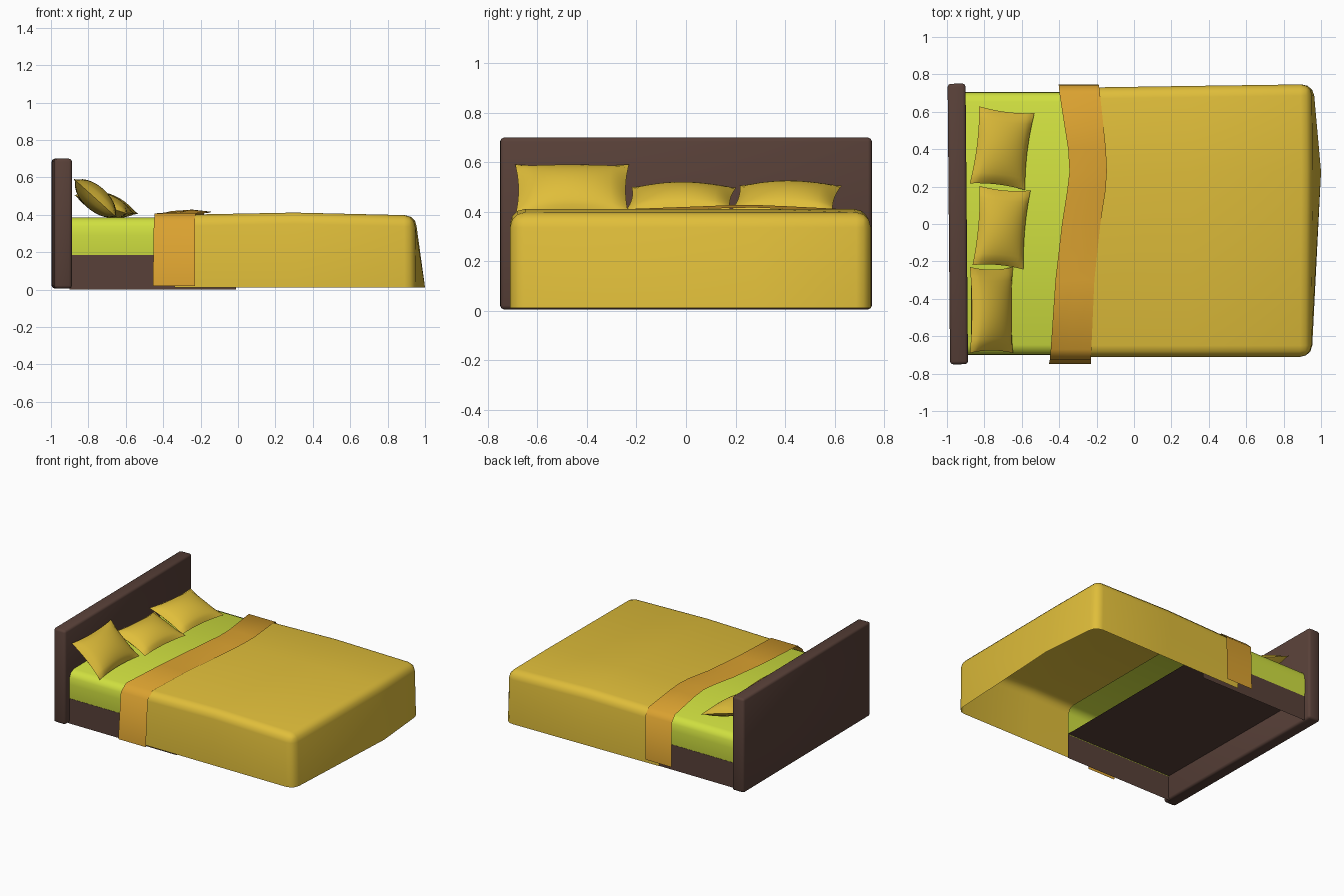
import bpy, bmesh, math
from mathutils import Matrix, Vector

if "Cube" in bpy.data.objects:
    bpy.data.objects.remove(bpy.data.objects["Cube"])


def material(name, r, g, b):
    lin = lambda c: ((c / 255 + 0.055) / 1.055) ** 2.4
    m = bpy.data.materials.new(name)
    m.diffuse_color = (lin(r), lin(g), lin(b), 1)
    m.use_nodes = True
    m.node_tree.nodes["Principled BSDF"].inputs["Base Color"].default_value = m.diffuse_color
    return m


GOLD = material("gold fabric", 224, 190, 58)
ORANGE = material("orange fabric", 219, 162, 48)
LIME = material("lime sheet", 208, 224, 64)
BROWN = material("dark brown wood", 88, 64, 56)


def finish(bm, name, mat, angle=40):
    me = bpy.data.meshes.new(name)
    bm.to_mesh(me)
    bm.free()
    ob = bpy.data.objects.new(name, me)
    bpy.context.collection.objects.link(ob)
    me.materials.append(mat)
    bpy.ops.object.select_all(action='DESELECT')
    ob.select_set(True)
    bpy.context.view_layer.objects.active = ob
    bpy.ops.object.shade_smooth_by_angle(angle=math.radians(angle))
    return ob


def loft(rows, name, mat, angle=40):
    """Open sheet through rows of points."""
    bm = bmesh.new()
    vs = [[bm.verts.new(p) for p in row] for row in rows]
    for a, b in zip(vs, vs[1:]):
        for j in range(len(a) - 1):
            bm.faces.new((a[j], a[j + 1], b[j + 1], b[j]))
    return finish(bm, name, mat, angle)


# headboard: bevelled slab, very slightly turned
bm = bmesh.new()
bmesh.ops.create_cube(bm, size=1, matrix=Matrix.Translation((-0.942, 0, 0.353))
                      @ Matrix.Rotation(math.radians(0.5), 4, 'Z')
                      @ Matrix.Diagonal((0.096, 1.5, 0.694, 1)))
bmesh.ops.bevel(bm, geom=bm.edges[:], offset=0.016, segments=2, profile=0.5, affect='EDGES')
finish(bm, "headboard", BROWN, 50)

# bed base and mattress: open shells running under the blanket
base = [(-0.698, 0.0), (-0.698, 0.185), (0.704, 0.185), (0.704, 0.0)]
loft([[(-0.9, y, z), (-0.01, y, z)] for y, z in base], "bed_base", BROWN)
half = [(-0.699, 0.18), (-0.703, 0.22), (-0.704, 0.29), (-0.70, 0.34), (-0.685, 0.37), (-0.65, 0.385)]
sect = half + [(-y, z) for y, z in reversed(half)]
loft([[(-0.9, y + 0.003, z), (-0.01, y + 0.003, z)] for y, z in sect], "mattress", LIME, 60)

# blanket: box open at the head and below, rounded edges, flared foot
bm = bmesh.new()
bmesh.ops.create_cube(bm, size=2)
for co, no in (((0, 0, 0), (1, 0, 0)), ((0, 0.38, 0), (0, 1, 0))):
    bmesh.ops.bisect_plane(bm, geom=bm.verts[:] + bm.edges[:] + bm.faces[:], plane_co=co, plane_no=no)
bm.normal_update()
bmesh.ops.delete(bm, geom=[f for f in bm.faces if f.normal.z < -0.9 or f.normal.x < -0.9], context='FACES')
for v in bm.verts:
    sx, sy, top = round(v.co.x), v.co.y, v.co.z > 0
    k = 0 if sy < -0.9 else (2 if sy > 0.9 else 1)
    foot = (0.947, 0.955, 0.95)[k] if top else (0.95, 1.0, 0.958)[k]
    v.co.x = ((-0.34, -0.245, -0.295)[k], 0.3, foot)[sx + 1]
    v.co.y = (-0.71, 0.28, 0.738 + 0.009 * sx)[k]
    v.co.z = (0.40, 0.412, 0.397)[sx + 1] if top else 0.012
sharp = [e for e in bm.edges if len(e.link_faces) == 2 and e.calc_face_angle() > 0.6]
bmesh.ops.bevel(bm, geom=sharp, offset=0.06, segments=3, profile=0.5, affect='EDGES')
finish(bm, "blanket", GOLD, 60)

# runner: wavy strip laid across the blanket's head edge (y, z, head x, foot x)
path = [(-0.748, 0.02, -0.455, -0.23), (-0.725, 0.36, -0.45, -0.23), (-0.67, 0.408, -0.445, -0.228),
        (-0.3, 0.409, -0.42, -0.212), (0, 0.413, -0.385, -0.18), (0.18, 0.42, -0.357, -0.152),
        (0.28, 0.421, -0.345, -0.145), (0.4, 0.416, -0.352, -0.15), (0.695, 0.408, -0.398, -0.182),
        (0.74, 0.365, -0.402, -0.187), (0.745, 0.04, -0.404, -0.19)]
loft([[(a, y, z), ((a + b) / 2, y, z + (z > 0.412) * 0.007), (b, y, z - (z > 0.412) * 0.004)]
      for y, z, a, b in path], "runner", ORANGE, 60)


# pillows: puffed cushions with pinched corners
def pillow(name, center, depth, width, thick, tilt, yaw, n=14):
    bm = bmesh.new()
    m = (Matrix.Translation(center) @ Matrix.Rotation(math.radians(yaw), 4, 'Z')
         @ Matrix.Rotation(math.radians(tilt), 4, 'Y'))
    for side in (1, -1):
        g = []
        for i in range(n + 1):
            row = []
            for j in range(n + 1):
                u, v = 2 * i / n - 1, 2 * j / n - 1
                x = depth / 2 * u * (1 - 0.09 * (1 - v * v))
                y = width / 2 * v * (1 - 0.06 * (1 - u * u))
                h = max(0, (1 - u * u) * (1 - v * v)) ** 0.6
                row.append(bm.verts.new(m @ Vector((x, y, side * thick / 2 * h))))
            g.append(row)
        for i in range(n):
            for j in range(n):
                q = (g[i][j], g[i + 1][j], g[i + 1][j + 1], g[i][j + 1])
                bm.faces.new(q if side > 0 else q[::-1])
    bmesh.ops.remove_doubles(bm, verts=bm.verts[:], dist=0.0005)
    finish(bm, name, GOLD, 60)


pillow("pillow_front", (-0.762, -0.46, 0.488), 0.31, 0.46, 0.13, 42, 0)
pillow("pillow_middle", (-0.708, -0.02, 0.452), 0.29, 0.425, 0.12, 19, -5)
pillow("pillow_back", (-0.705, 0.405, 0.455), 0.315, 0.415, 0.12, 19, -7)
